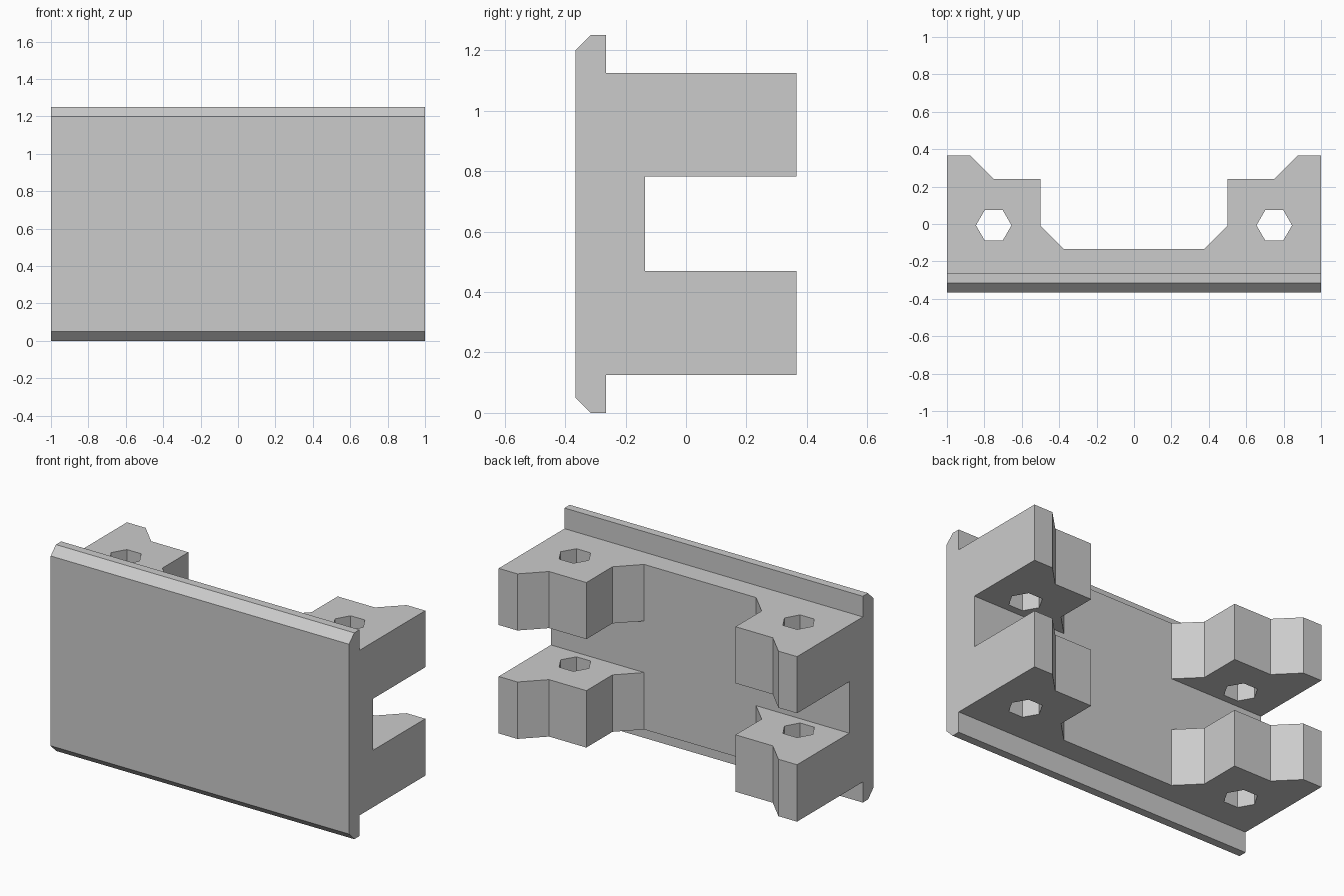
import bpy
import bmesh
import math
from mathutils import Vector

cube = bpy.data.objects.get("Cube")
if cube:
    bpy.data.objects.remove(cube, do_unlink=True)

grey = bpy.data.materials.new("light_grey")
grey.use_nodes = True
grey.diffuse_color = (0.6, 0.6, 0.6, 1)
grey.node_tree.nodes["Principled BSDF"].inputs["Base Color"].default_value = (0.6, 0.6, 0.6, 1)


def prism(name, points, direction):
    """Extrude a flat outline into a closed solid."""
    bm = bmesh.new()
    face = bm.faces.new([bm.verts.new(p) for p in points])
    result = bmesh.ops.extrude_face_region(bm, geom=[face], use_keep_orig=True)
    moved = [v for v in result["geom"] if isinstance(v, bmesh.types.BMVert)]
    bmesh.ops.translate(bm, verts=moved, vec=Vector(direction))
    bmesh.ops.recalc_face_normals(bm, faces=bm.faces)
    mesh = bpy.data.meshes.new(name)
    bm.to_mesh(mesh)
    bm.free()
    mesh.materials.append(grey)
    obj = bpy.data.objects.new(name, mesh)
    bpy.context.collection.objects.link(obj)
    return obj


def combine(target, tool, operation):
    """Apply a boolean and discard the helper solid."""
    mod = target.modifiers.new(operation.lower(), 'BOOLEAN')
    mod.operation = operation
    mod.solver = 'EXACT'
    mod.object = tool
    bpy.context.view_layer.objects.active = target
    bpy.ops.object.modifier_apply(modifier=mod.name)
    bpy.data.objects.remove(tool, do_unlink=True)


# Stepped mounting block, with its outline mirrored across x
half = [(1, -0.265), (1, 0.365), (0.875, 0.365), (0.75, 0.24),
        (0.5, 0.24), (0.5, -0.01), (0.375, -0.135)]
outline = half + [(-x, y) for x, y in reversed(half)]
bracket = prism("mounting_bracket", [(x, y, 0.125) for x, y in outline], (0, 0, 1))

# Slot separating upper and lower lugs
slot = [(-1.2, -0.135, 0.47), (-1.2, 0.6, 0.47), (-1.2, 0.6, 0.782), (-1.2, -0.135, 0.782)]
combine(bracket, prism("slot_cutter", slot, (2.4, 0, 0)), 'DIFFERENCE')

# Hexagonal holes through both pairs of lugs
for side in (-1, 1):
    hexagon = [(side * 0.75 + 0.095 * math.cos(i * math.pi / 3),
                -0.007 + 0.095 * math.sin(i * math.pi / 3), -0.2) for i in range(6)]
    combine(bracket, prism("hole_cutter", hexagon, (0, 0, 1.8)), 'DIFFERENCE')

# Front plate with chamfered top and bottom edges
plate = [(-1, -0.365, 0.05), (-1, -0.315, 0), (-1, -0.265, 0),
         (-1, -0.265, 1.25), (-1, -0.315, 1.25), (-1, -0.365, 1.2)]
combine(bracket, prism("front_plate", plate, (2, 0, 0)), 'UNION')
